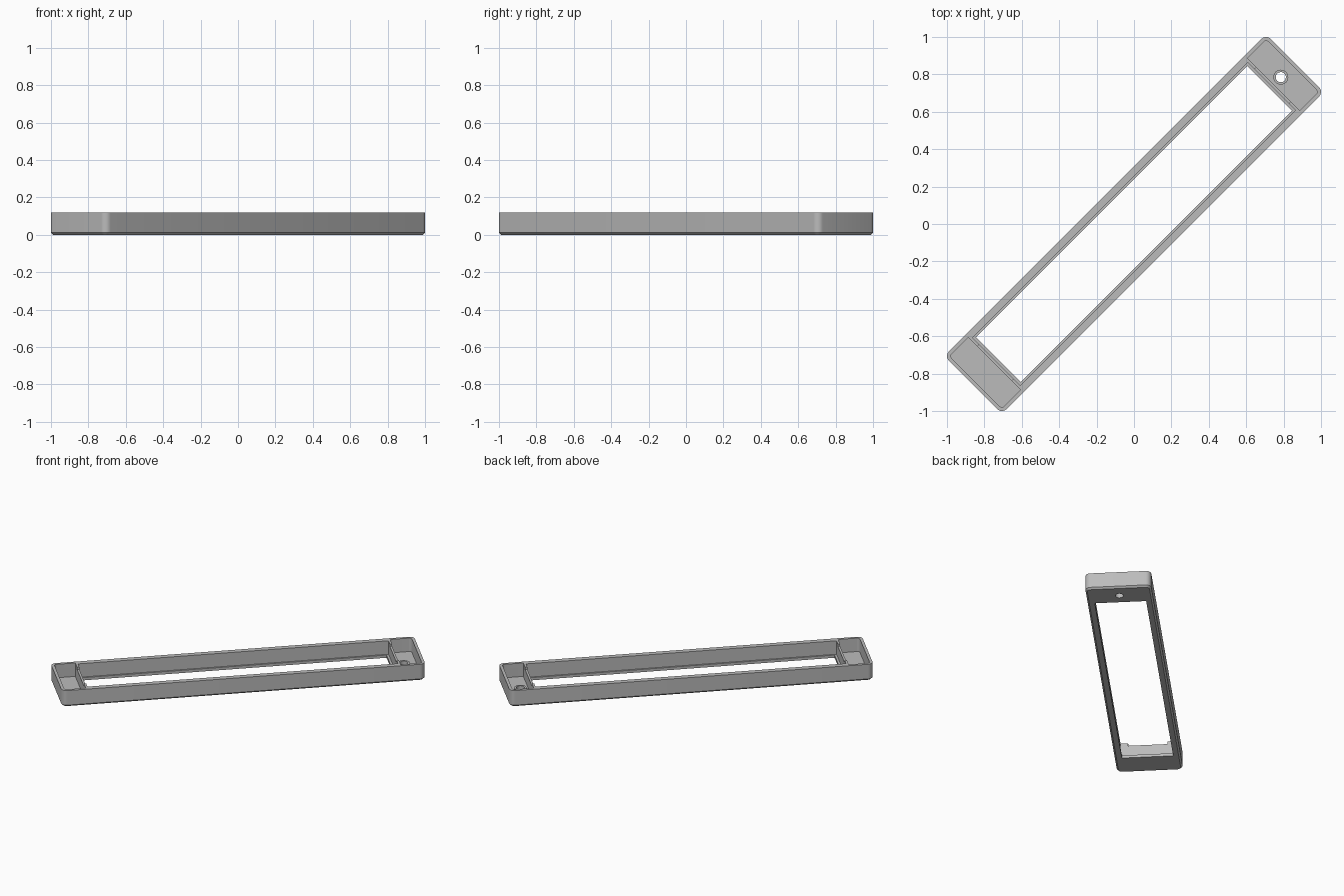
import bpy, bmesh
from math import pi, cos, sin, radians

if "Cube" in bpy.data.objects:
    bpy.data.objects.remove(bpy.data.objects["Cube"])

# Main dimensions, with the long axis along local x
LENGTH, WIDTH, HEIGHT = 1.217, 0.218, 0.118   # half length, half width, height
FLOOR, CHAMFER, WALL = 0.02, 0.012, 0.02
HOLE_X, HOLE_R, BOSS_R = 1.11, 0.027, 0.04

grey = bpy.data.materials.new("plain grey")
grey.use_nodes = True
colour = (0.5, 0.5, 0.5, 1)
grey.diffuse_color = colour
grey.node_tree.nodes["Principled BSDF"].inputs["Base Color"].default_value = colour


def rounded_rect(x0, x1, y0, y1, r_left, r_right, steps=6):
    """Outline of a rectangle with its own corner radius at each end."""
    pts = []
    corners = ((x1, y1, r_right), (x0, y1, r_left), (x0, y0, r_left), (x1, y0, r_right))
    for i, (x, y, r) in enumerate(corners):
        if r == 0:
            pts.append((x, y))
            continue
        cx = x - r if x == x1 else x + r
        cy = y - r if y == y1 else y + r
        for k in range(steps + 1):
            a = pi / 2 * (i + k / steps)
            pts.append((cx + r * cos(a), cy + r * sin(a)))
    return pts


def circle(x, y, r, n=32):
    return [(x + r * cos(2 * pi * k / n), y + r * sin(2 * pi * k / n)) for k in range(n)]


def loft(name, layers):
    """Solid through stacked outlines given as (outline, z)."""
    bm = bmesh.new()
    rings = [[bm.verts.new((x, y, z)) for x, y in pts] for pts, z in layers]
    n = len(rings[0])
    for low, high in zip(rings, rings[1:]):
        for i in range(n):
            j = (i + 1) % n
            bm.faces.new((low[i], low[j], high[j], high[i]))
    bm.faces.new(rings[0][::-1])
    bm.faces.new(rings[-1])
    bmesh.ops.recalc_face_normals(bm, faces=bm.faces)
    mesh = bpy.data.meshes.new(name)
    bm.to_mesh(mesh)
    bm.free()
    obj = bpy.data.objects.new(name, mesh)
    bpy.context.collection.objects.link(obj)
    mesh.materials.append(grey)
    return obj


def activate(obj):
    bpy.ops.object.select_all(action='DESELECT')
    obj.select_set(True)
    bpy.context.view_layer.objects.active = obj


def cut(obj, outline, z0, z1):
    """Remove a straight prism from obj."""
    cutter = loft("cutter", [(outline, z0), (outline, z1)])
    cutter.hide_render = True
    mod = obj.modifiers.new("cut", 'BOOLEAN')
    mod.operation, mod.solver, mod.object = 'DIFFERENCE', 'EXACT', cutter
    activate(obj)
    bpy.ops.object.modifier_apply(modifier=mod.name)
    bpy.data.objects.remove(cutter)


def box(x0, x1, y):
    return rounded_rect(x0, x1, -y, y, 0, 0)


# Outer body with rounded corners and a chamfered underside
L, W = LENGTH, WIDTH
outer = rounded_rect(-L, L, -W, W, 0.036, 0.036)
inset = rounded_rect(-L + CHAMFER, L - CHAMFER, -W + CHAMFER, W - CHAMFER, 0.024, 0.024)
frame = loft("frame", [(inset, 0), (outer, CHAMFER), (outer, HEIGHT)])

# Window recess, then the through opening that leaves a narrow ledge
TOP = HEIGHT + 0.1
cut(frame, box(-1.04, 1.04, 0.18), FLOOR, TOP)
cut(frame, box(-1.025, 1.025, 0.17), -0.1, TOP)

# End pockets, and the lowered middle of each cross wall
for side in (-1, 1):
    x0, x1 = sorted((side * 1.055, side * (L - WALL)))
    radii = (0, 0.018) if side > 0 else (0.018, 0)
    cut(frame, rounded_rect(x0, x1, -W + WALL, W - WALL, *radii), FLOOR, TOP)
    x0, x1 = sorted((side * 1.03, side * 1.07))
    cut(frame, box(x0, x1, 0.13), 0.1, TOP)

# Cable hole with a raised collar
cut(frame, circle(HOLE_X, 0, HOLE_R), -0.1, FLOOR + 0.05)
collar = loft("hole_collar", [(circle(HOLE_X, 0, BOSS_R), FLOOR - 0.005),
                              (circle(HOLE_X, 0, BOSS_R), FLOOR + 0.015)])
cut(collar, circle(HOLE_X, 0, HOLE_R), -0.1, TOP)

# Turn the long axis onto the diagonal and shade
for obj in (frame, collar):
    obj.rotation_euler.z = radians(45)
    activate(obj)
    bpy.ops.object.transform_apply(location=False, rotation=True, scale=False)
    bpy.ops.object.shade_smooth_by_angle(angle=radians(30))
